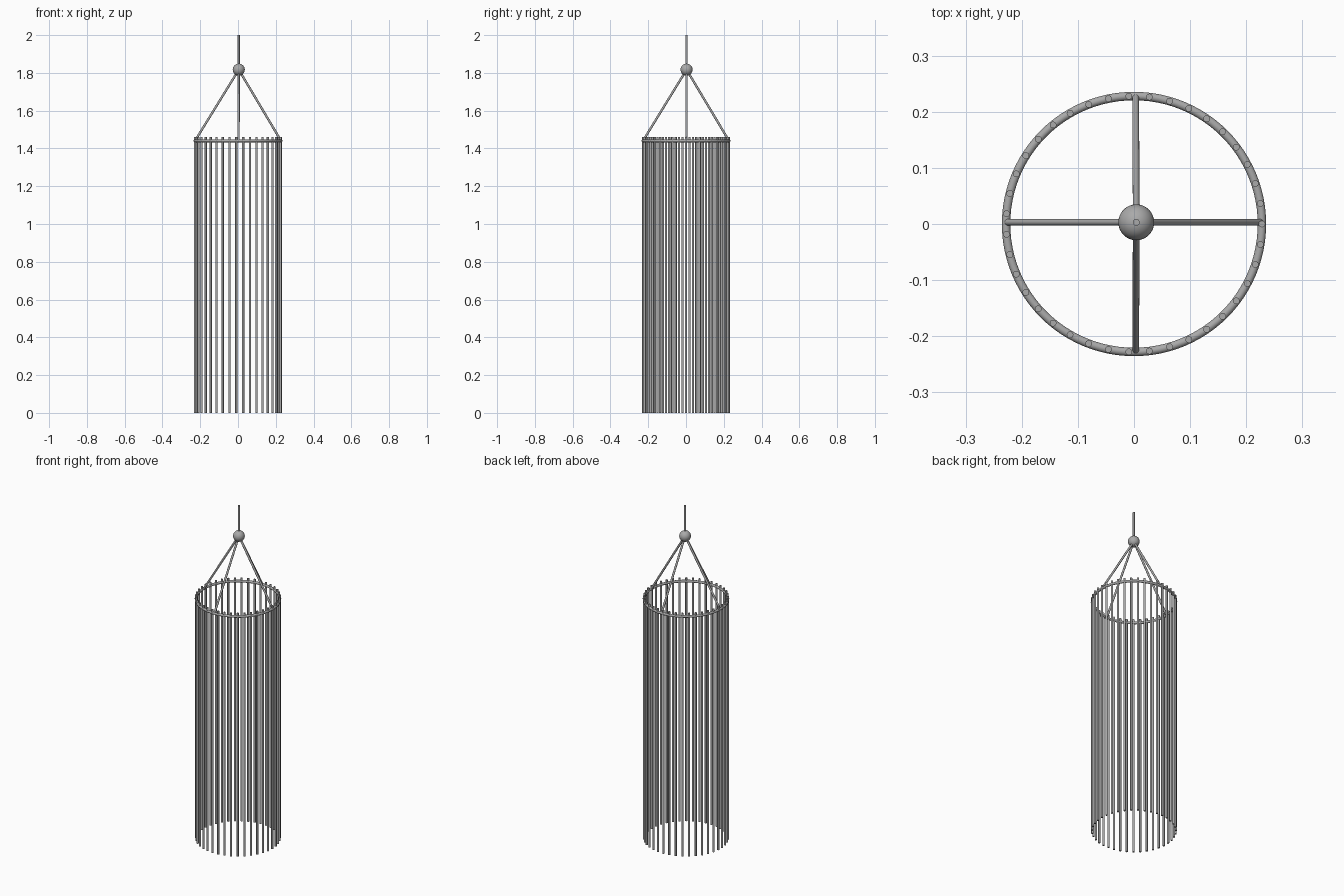
import bpy
from math import cos, sin, tau, radians
from mathutils import Vector

if "Cube" in bpy.data.objects:
    bpy.data.objects.remove(bpy.data.objects["Cube"], do_unlink=True)

RING_R, RING_Z = 0.228, 1.44
ROD_R, ROD_TOP, ROD_COUNT = 0.006, 1.46, 39
HUB = Vector((0.004, 0.003, 1.817))

metal = bpy.data.materials.new("grey metal")
metal.use_nodes = True
grey = (0.4, 0.4, 0.4, 1)
metal.diffuse_color = grey
metal.node_tree.nodes["Principled BSDF"].inputs["Base Color"].default_value = grey


def finish(name):
    obj = bpy.context.object
    obj.name = name
    obj.data.materials.append(metal)
    bpy.ops.object.shade_smooth_by_angle(angle=radians(40))
    return obj


def rod(name, start, end):
    start, end = Vector(start), Vector(end)
    axis = end - start
    bpy.ops.mesh.primitive_cylinder_add(
        vertices=16, radius=ROD_R, depth=axis.length, location=(start + end) / 2,
        rotation=axis.to_track_quat('Z', 'Y').to_euler())
    return finish(name)


# Ring that carries the hanging rods
bpy.ops.mesh.primitive_torus_add(
    major_radius=RING_R, minor_radius=0.0075, major_segments=96, minor_segments=16,
    location=(0, 0, RING_Z))
finish("ring")

# Hanging rods, evenly spaced around the ring
for i in range(ROD_COUNT):
    a = tau * i / ROD_COUNT
    x, y = RING_R * cos(a), RING_R * sin(a)
    rod(f"hanging_rod_{i + 1}", (x, y, 0), (x, y, ROD_TOP))

# Struts from the ring up to the hub
for side, x, y in (("left", 1, 0), ("right", -1, 0), ("front", 0, -1), ("back", 0, 1)):
    foot = (RING_R * x + 0.003 * abs(y), RING_R * y + 0.003 * abs(x), RING_Z)
    rod(f"{side}_strut", foot, HUB)

# Hub ball and the stem above it
bpy.ops.mesh.primitive_uv_sphere_add(segments=32, ring_count=16, radius=0.032, location=HUB)
finish("hub_ball")
rod("stem", HUB, (HUB.x, HUB.y, 2))
